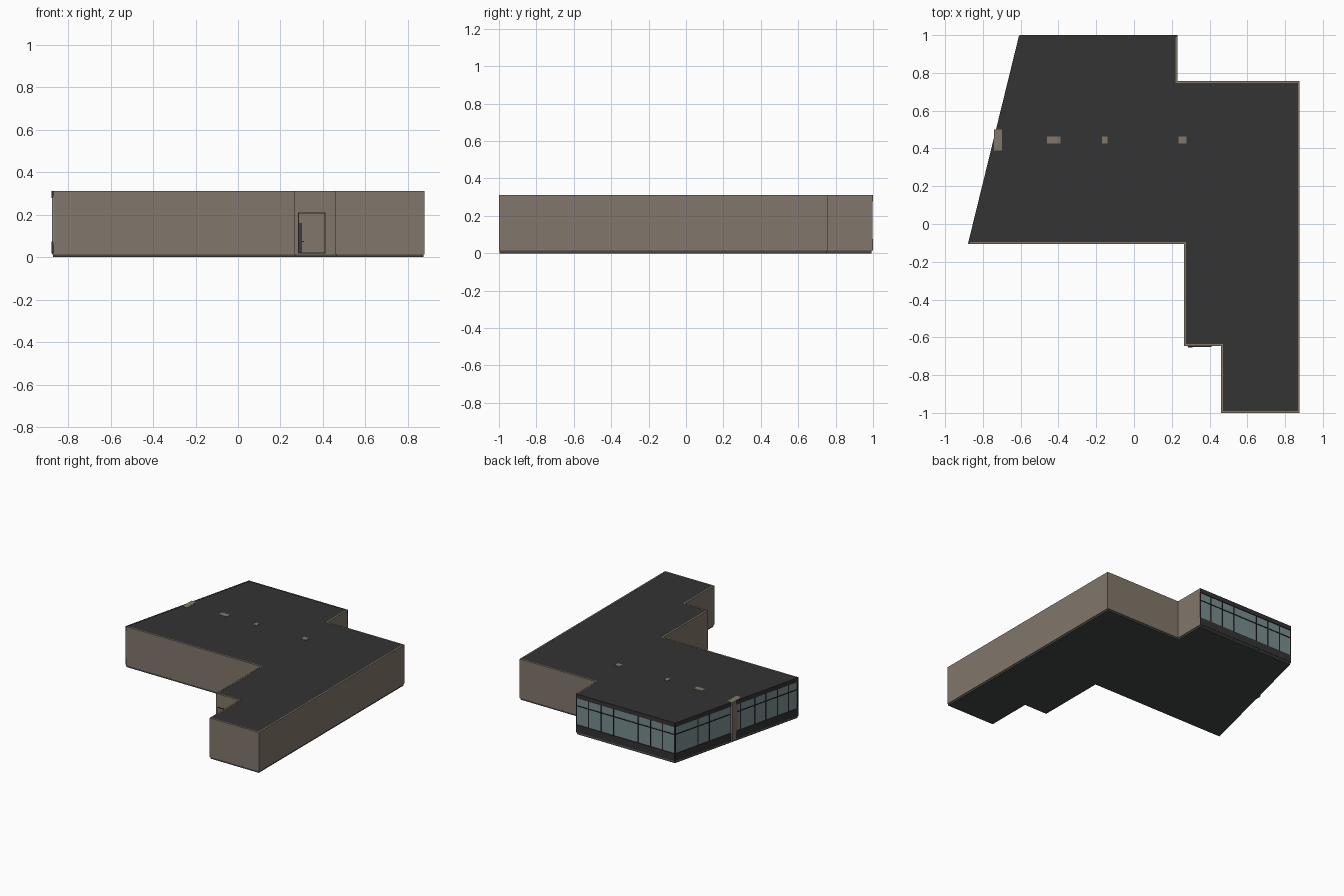
import bpy, bmesh
from mathutils import Vector, geometry

cube = bpy.data.objects.get("Cube")
if cube:
    bpy.data.objects.remove(cube)


def material(name, rgb):
    m = bpy.data.materials.new(name)
    m.use_nodes = True
    m.diffuse_color = (*rgb, 1)
    node = next(n for n in m.node_tree.nodes if n.type == 'BSDF_PRINCIPLED')
    node.inputs["Base Color"].default_value = (*rgb, 1)
    return m


TAN = material("tan wall", (0.22, 0.185, 0.145))
DARK = material("dark roof", (0.033, 0.033, 0.033))
FRAME = material("black frame", (0.015, 0.015, 0.015))
BASE = material("grey foundation", (0.055, 0.062, 0.06))
GLASS = material("blue grey glass", (0.19, 0.27, 0.28))
SLATE = material("dark slate", (0.035, 0.045, 0.055))


def prism(name, points, z0, z1, mat):
    """Extrude a flat outline from z0 to z1."""
    bm = bmesh.new()
    face = bm.faces.new([bm.verts.new((p[0], p[1], z0)) for p in points])
    top = bmesh.ops.extrude_face_region(bm, geom=[face])["geom"]
    bmesh.ops.translate(bm, vec=(0, 0, z1 - z0),
                        verts=[v for v in top if isinstance(v, bmesh.types.BMVert)])
    bmesh.ops.recalc_face_normals(bm, faces=bm.faces)
    mesh = bpy.data.meshes.new(name)
    bm.to_mesh(mesh)
    bm.free()
    mesh.materials.append(mat)
    obj = bpy.data.objects.new(name, mesh)
    bpy.context.collection.objects.link(obj)
    return obj


def box(name, x0, x1, y0, y1, z0, z1, mat):
    return prism(name, [(x0, y0), (x1, y0), (x1, y1), (x0, y1)], z0, z1, mat)


def inset(points, distances):
    """Move each edge of the outline inward by its own distance."""
    lines = []
    for i, d in enumerate(distances):
        a, b = points[i], points[(i + 1) % len(points)]
        t = (b - a).normalized()
        n = Vector((-t.y, t.x, 0)) * d
        lines.append((a + n, b + n))
    return [geometry.intersect_line_line(*lines[i - 1], *lines[i])[0]
            for i in range(len(lines))]


# Building outline, counter-clockwise; the first two edges are glazed
outline = [Vector((x, y, 0)) for x, y in (
    (0.23, 0.996), (-0.605, 0.996), (-0.875, -0.105), (0.265, -0.105),
    (0.265, -0.645), (0.46, -0.645), (0.46, -1.0), (0.877, -1.0),
    (0.877, 0.757), (0.23, 0.757))]
count = len(outline)
TOP = 0.311

# Foundation and roof
prism("foundation", inset(outline, [0.004] * count), 0, 0.016, BASE)
prism("roof", inset(outline, [0, 0] + [0.009] * (count - 2)), 0.296, TOP - 0.001, DARK)

# Solid walls with mitred corners
inner = inset(outline, [0.01] * count)
for i in range(2, count):
    j = (i + 1) % count
    prism(f"wall_{i - 1}", [outline[i], outline[j], inner[j], inner[i]], 0.014, TOP, TAN)


def curtain_wall(name, a, b, mullions):
    """Glazed wall from a to b, with bands, transom and mullions."""
    length = (b - a).length
    t = (b - a) / length
    n = Vector((t.y, -t.x, 0))

    def strip(part, s0, s1, d0, d1, z0, z1, mat):
        prism(f"{name}_{part}", [a + t * s0 + n * d0, a + t * s1 + n * d0,
                                 a + t * s1 + n * d1, a + t * s0 + n * d1], z0, z1, mat)

    strip("glass", 0, length, -0.008, -0.002, 0.06, 0.29, GLASS)
    strip("lower_band", 0, length, -0.008, 0.004, 0.018, 0.075, DARK)
    strip("upper_band", 0, length, -0.008, 0.004, 0.278, TOP, DARK)
    strip("sill", 0, length, -0.008, 0, 0.012, 0.02, TAN)
    strip("transom", 0, length, -0.008, 0.001, 0.215, 0.222, FRAME)
    for k, f in enumerate((0.004, *mullions, 0.996)):
        strip(f"mullion_{k}", f * length - 0.003, f * length + 0.003,
              -0.008, 0.002, 0.07, 0.28, FRAME)


curtain_wall("back_window", outline[0], outline[1],
             (0.125, 0.25, 0.375, 0.625, 0.75, 0.875))
curtain_wall("slanted_window", outline[1], outline[2],
             (0.185, 0.28, 0.47, 0.53, 0.65, 0.74, 0.83, 0.92))

# Columns whose tops show through the roof
box("edge_column", -0.742, -0.70, 0.39, 0.50, 0.01, TOP + 0.001, TAN)
for k, (x0, x1) in enumerate(((-0.46, -0.39), (-0.17, -0.14), (0.235, 0.278))):
    box(f"column_{k + 1}", x0, x1, 0.425, 0.463, 0.01, TOP + 0.001, TAN)

# Entrance door in the recessed front wall
box("door_frame", 0.282, 0.412, -0.649, -0.64, 0.018, 0.211, FRAME)
box("door_panel", 0.286, 0.408, -0.651, -0.64, 0.022, 0.207, TAN)
box("door_sidelight", 0.286, 0.302, -0.653, -0.64, 0.022, 0.162, SLATE)
box("door_handle", 0.302, 0.311, -0.655, -0.648, 0.072, 0.076, FRAME)
